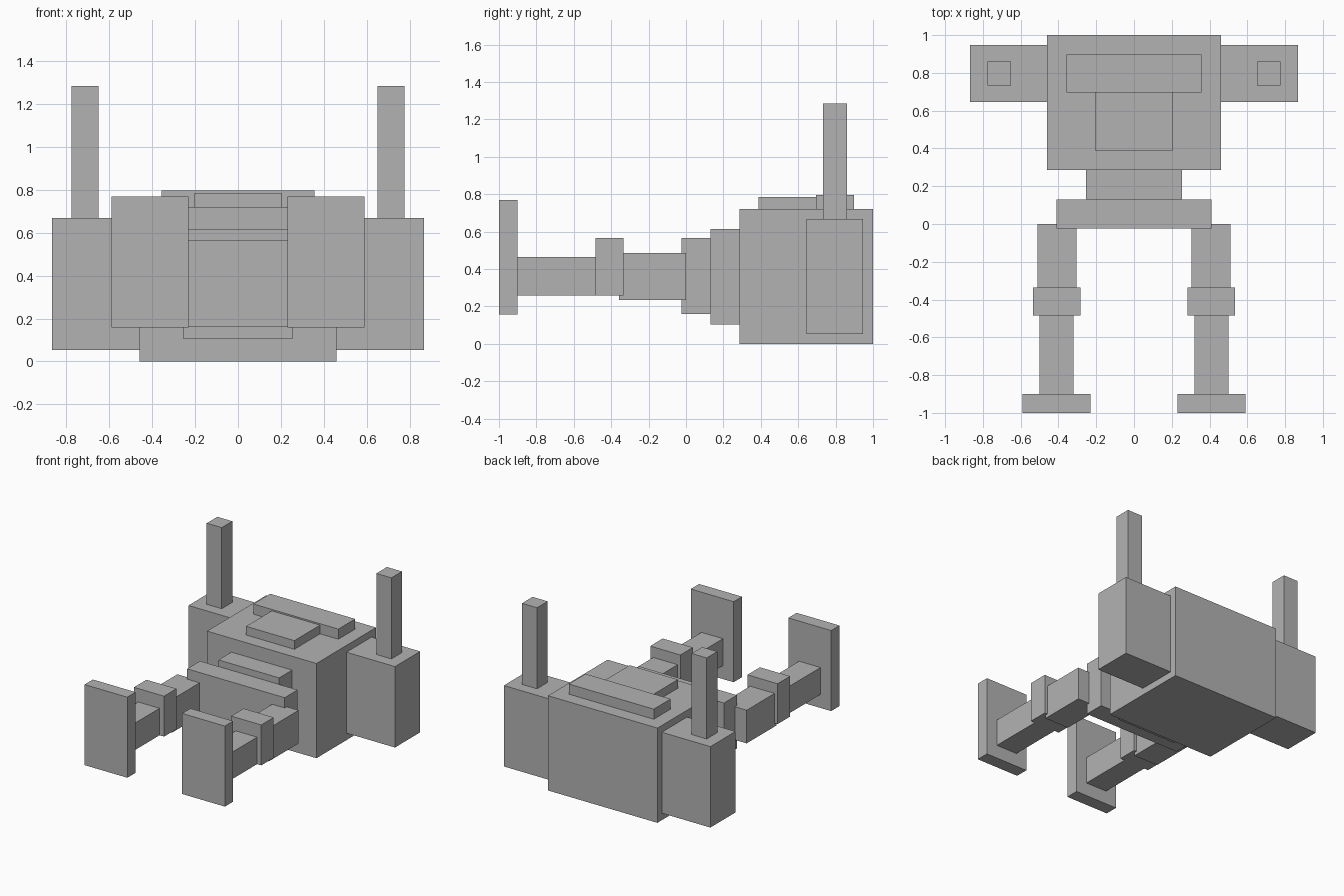
import bpy
import bmesh
from mathutils import Vector

default_cube = bpy.data.objects.get("Cube")
if default_cube:
    bpy.data.objects.remove(default_cube, do_unlink=True)

# Single plain grey
grey = bpy.data.materials.new("plain_grey")
grey.use_nodes = True
grey.diffuse_color = (0.45, 0.45, 0.45, 1)
grey.node_tree.nodes["Principled BSDF"].inputs["Base Color"].default_value = grey.diffuse_color


def box(name, x, y, z):
    """Flat-faced block spanning the given (min, max) ranges."""
    low, high = (Vector(c) for c in zip(x, y, z))
    bm = bmesh.new()
    bmesh.ops.create_cube(bm, size=1)
    bmesh.ops.scale(bm, vec=high - low, verts=bm.verts)
    bmesh.ops.translate(bm, vec=(high + low) / 2, verts=bm.verts)
    mesh = bpy.data.meshes.new(name)
    bm.to_mesh(mesh)
    bm.free()
    mesh.materials.append(grey)
    obj = bpy.data.objects.new(name, mesh)
    bpy.context.collection.objects.link(obj)


def centred(name, half_width, y, z):
    box(name, (-half_width, half_width), y, z)


def pair(name, x, y, z):
    box("left_" + name, x, y, z)
    box("right_" + name, (-x[1], -x[0]), y, z)


# Body
centred("torso", 0.46, (0.285, 1), (0, 0.72))
centred("waist", 0.255, (0.13, 0.285), (0.105, 0.615))
centred("pelvis", 0.41, (-0.025, 0.13), (0.16, 0.565))

# Raised plates on the torso
centred("collar_plate", 0.357, (0.695, 0.897), (0.72, 0.797))
centred("chest_plate", 0.203, (0.387, 0.695), (0.72, 0.786))

# Arms
pair("shoulder", (0.46, 0.868), (0.645, 0.947), (0.053, 0.668))
pair("forearm", (0.65, 0.776), (0.733, 0.86), (0.668, 1.284))

# Legs
pair("thigh", (0.305, 0.51), (-0.358, 0), (0.235, 0.487))
pair("knee", (0.282, 0.535), (-0.485, -0.335), (0.26, 0.567))
pair("shin", (0.32, 0.5), (-0.9, -0.485), (0.26, 0.465))
pair("foot", (0.23, 0.59), (-1, -0.9), (0.158, 0.77))
